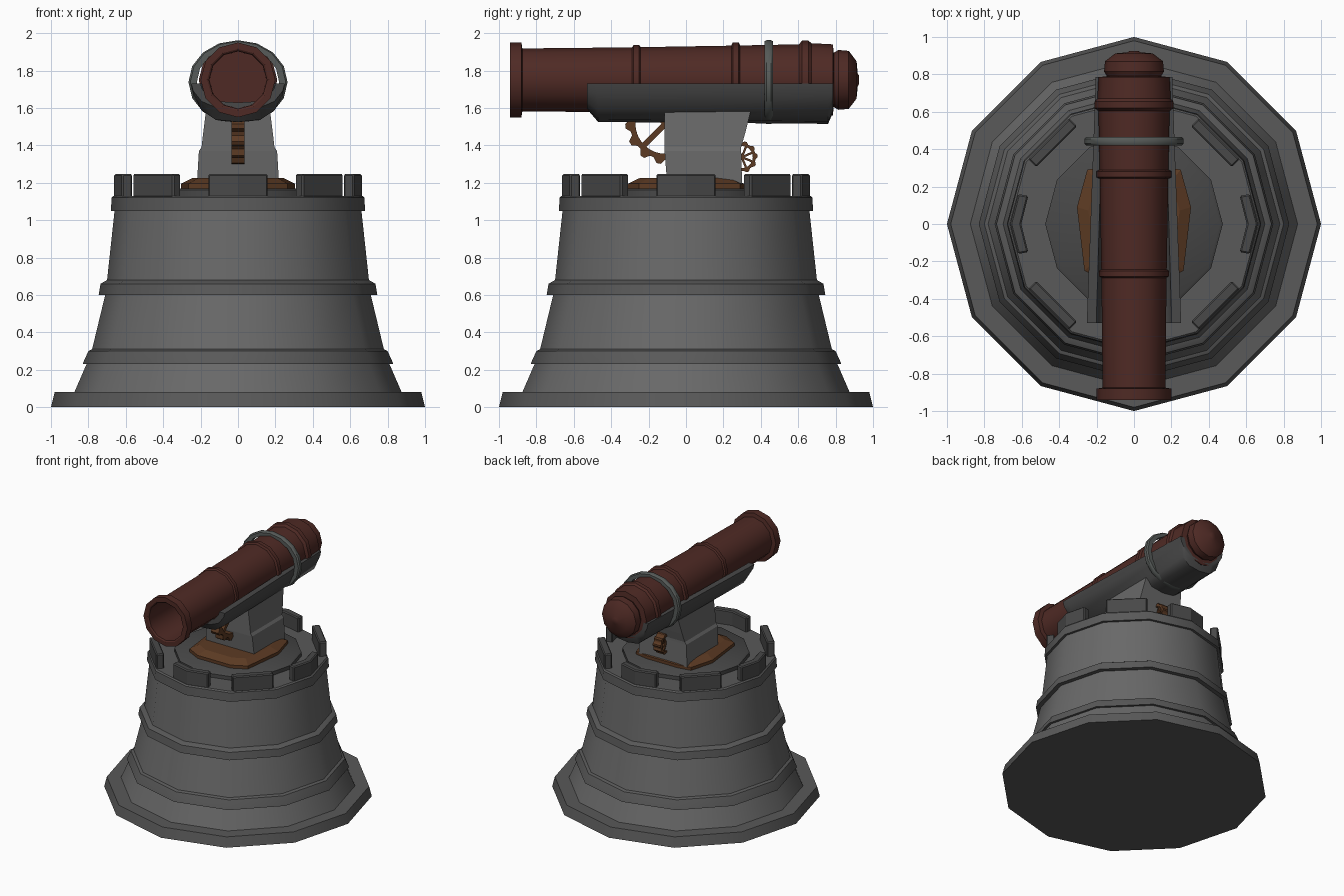
import bpy, bmesh, math
from mathutils import Vector

if "Cube" in bpy.data.objects:
    bpy.data.objects.remove(bpy.data.objects["Cube"])


def material(name, color):
    m = bpy.data.materials.new(name)
    m.diffuse_color = (*color, 1)
    m.use_nodes = True
    m.node_tree.nodes["Principled BSDF"].inputs["Base Color"].default_value = m.diffuse_color
    return m


RED = material("red_iron", (0.078, 0.023, 0.018))
WOOD = material("brown_wood", (0.108, 0.043, 0.017))
STONE = material("stone", (0.14, 0.14, 0.14))
TRIM = material("dark_stone", (0.10, 0.10, 0.10))
DARK = material("dark_iron", (0.065, 0.065, 0.065))
CLAMP = material("clamp_steel", (0.095, 0.105, 0.10))


def loft(name, rings, mat=None, caps=True, loop=False, smooth=None, bevel=0):
    """Skin a list of equal-length closed rings."""
    bm = bmesh.new()
    vs = [[bm.verts.new(p) for p in ring] for ring in rings]
    n = len(rings[0])
    pairs = list(zip(vs, vs[1:])) + ([(vs[-1], vs[0])] if loop else [])
    for a, b in pairs:
        for i in range(n):
            j = (i + 1) % n
            bm.faces.new((a[i], a[j], b[j], b[i]))
    if caps and not loop:
        bm.faces.new(vs[0])
        bm.faces.new(vs[-1])
    bmesh.ops.recalc_face_normals(bm, faces=bm.faces)
    me = bpy.data.meshes.new(name)
    bm.to_mesh(me)
    bm.free()
    ob = bpy.data.objects.new(name, me)
    bpy.context.collection.objects.link(ob)
    if mat:
        me.materials.append(mat)
    if bevel:
        mod = ob.modifiers.new("bevel", "BEVEL")
        mod.width = bevel
        mod.segments = 1
    if smooth:
        bpy.ops.object.select_all(action="DESELECT")
        ob.select_set(True)
        bpy.context.view_layer.objects.active = ob
        bpy.ops.object.shade_smooth_by_angle(angle=math.radians(smooth))
    return ob


def circle(n, fn):
    return [fn(math.cos(2 * math.pi * i / n), math.sin(2 * math.pi * i / n)) for i in range(n)]


def lathe_z(name, profile, n=12, **kw):
    return loft(name, [circle(n, lambda c, s: (r * c, r * s, z)) for r, z in profile], **kw)


def lathe_y(name, profile, zc, n=12, **kw):
    return loft(name, [circle(n, lambda c, s: (r * c, y, zc + r * s)) for r, y in profile], **kw)


# tower: foot flange, three tapered drums and three bands
lathe_z("tower_foot", [(1.0, 0), (0.98, 0.08), (0.86, 0.08)], mat=TRIM, smooth=35)
drums = [(0.875, 0.08, 0.81, 0.23), (0.78, 0.31, 0.71, 0.60), (0.70, 0.68, 0.66, 1.05)]
for k, (r0, z0, r1, z1) in enumerate(drums):
    lathe_z(f"tower_drum_{k + 1}", [(r0, z0), (r1, z1)], mat=STONE, caps=False, smooth=35)
bands = [[(0.80, 0.23), (0.83, 0.23), (0.825, 0.245), (0.80, 0.30), (0.78, 0.31)],
         [(0.70, 0.60), (0.745, 0.60), (0.735, 0.66), (0.70, 0.68)],
         [(0.65, 1.05), (0.68, 1.05), (0.675, 1.12), (0.665, 1.13)]]
for k, prof in enumerate(bands):
    lathe_z(f"tower_band_{k + 1}", prof, mat=TRIM, smooth=35)
lathe_z("turntable", [(0.475, 1.12), (0.475, 1.16), (0.46, 1.17)], mat=DARK, smooth=35)

# eight battlements: bent at the tower corners, straight on the tower sides
for k in range(8):
    a = k * math.pi / 4
    rad = Vector((math.cos(a), math.sin(a), 0))
    tan = Vector((-rad.y, rad.x, 0))
    if k % 2 == 0:
        plan = [(0.62, -0.16), (0.662, 0), (0.62, 0.16), (0.565, 0.15), (0.603, 0), (0.565, -0.15)]
    else:
        plan = [(0.645, -0.155), (0.645, 0.155), (0.585, 0.155), (0.585, -0.155)]
    loft(f"battlement_{k + 1}",
         [[rad * r + tan * t + Vector((0, 0, z)) for r, t in plan] for z in (1.12, 1.247)],
         mat=DARK, bevel=0.008)

# wooden base plate
half = [(0.15, -0.31), (0.265, -0.25), (0.305, 0.09), (0.25, 0.29), (0.14, 0.31)]
plan = half + [(-x, y) for x, y in reversed(half)]
loft("base_plate", [[(x * s, y * s, z) for x, y in plan]
                    for s, z in ((1, 1.16), (1, 1.195), (0.8, 1.225))], mat=WOOD)

# tapered pedestal with a wider foot
sections = [(1.19, 0.22, -0.10, 0.30), (1.37, 0.209, -0.115, 0.295), (1.39, 0.195, -0.115, 0.295),
            (1.46, 0.187, -0.115, 0.315), (1.58, 0.172, -0.115, 0.345)]
loft("pedestal", [[(-w, a, z), (w, a, z), (w, b, z), (-w, b, z)] for z, w, a, b in sections],
     mat=STONE)

# cradle trough: U section, chamfered at both ends
U = [(-1, 0), (-0.96, 0.28), (-0.78, 0.7), (-0.48, 0.94), (0, 1),
     (0.48, 0.94), (0.78, 0.7), (0.96, 0.28), (1, 0)]
inner = [(x * 0.8, d * 0.75) for x, d in reversed(U)]
loft("cradle", [[(x * w, y, 1.73 - d * h) for x, d in U + inner]
                for y, w, h in ((-0.53, 0.25, 0.135), (-0.47, 0.25, 0.205),
                                (0.76, 0.205, 0.215), (0.787, 0.205, 0.15))],
     mat=DARK, smooth=40)

# cannon barrel with rings, breech and hollow bore
lathe_y("barrel", [
    (0.152, -0.45), (0.155, -0.935), (0.165, -0.942), (0.2, -0.942), (0.2, -0.88), (0.168, -0.875),
    (0.174, -0.288), (0.186, -0.28), (0.186, -0.25), (0.175, -0.242),
    (0.183, 0.242), (0.2, 0.25), (0.2, 0.282), (0.184, 0.29),
    (0.19, 0.605), (0.21, 0.62), (0.21, 0.655), (0.196, 0.67), (0.19, 0.785),
    (0.145, 0.79), (0.16, 0.815), (0.155, 0.87), (0.10, 0.912), (0.035, 0.918),
    (0.025, 0.924)], 1.75, mat=RED, smooth=35)

# clamp hoop around barrel and cradle
hoop = [(0.22, 0.19, 0.42), (0.255, 0.218, 0.42), (0.265, 0.224, 0.43), (0.265, 0.224, 0.455),
        (0.255, 0.218, 0.465), (0.22, 0.19, 0.465)]
loft("clamp", [circle(16, lambda c, s: (rx * c, y, 1.738 + rz * s)) for rx, rz, y in hoop],
     mat=CLAMP, loop=True, smooth=35)


def gear(name, yc, zc, r, rim, teeth, spokes, hw):
    """Toothed rim with spokes, turning about the x axis."""
    tooth = [1, 1, 0.88, 0.88]
    outer = circle(teeth * 4, lambda c, s: (c, s))
    rings = []
    for x, inside in ((-hw, False), (hw, False), (hw, True), (-hw, True)):
        ring = []
        for i, (c, s) in enumerate(outer):
            q = r - rim if inside else r * tooth[i % 4]
            ring.append((x, yc + q * c, zc + q * s))
        rings.append(ring)
    loft(name + "_rim", rings, mat=WOOD, loop=True)
    for k in range(spokes):
        a = (k + 0.5) * 2 * math.pi / spokes
        d = Vector((0, math.cos(a), math.sin(a)))
        t = Vector((0, -d.z, d.y)) * r * 0.07
        c = Vector((0, yc, zc))
        w = Vector((hw * 0.8, 0, 0))
        loft(f"{name}_spoke_{k + 1}",
             [[c + d * q + t + w, c + d * q - t + w, c + d * q - t - w, c + d * q + t - w]
              for q in (0, r - rim * 0.8)], mat=WOOD)


gear("elevation_gear", -0.11, 1.515, 0.215, 0.055, 14, 4, 0.035)
gear("hand_gear", 0.298, 1.337, 0.085, 0.026, 10, 8, 0.035)
